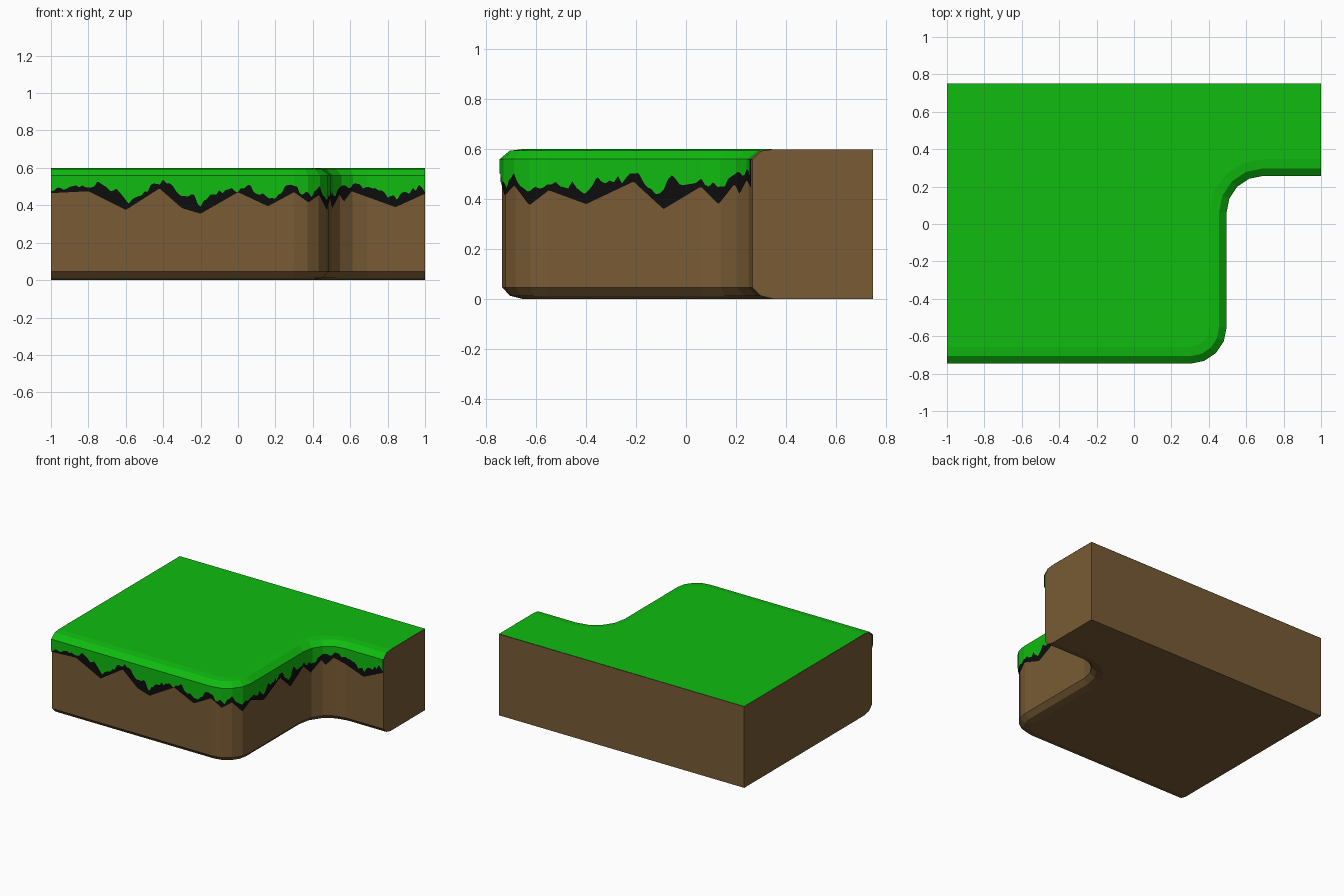
import bpy, math, random
from mathutils import Vector

if "Cube" in bpy.data.objects:
    bpy.data.objects.remove(bpy.data.objects["Cube"])

random.seed(4)


def material(name, rgb):
    m = bpy.data.materials.new(name)
    m.diffuse_color = (*rgb, 1)
    m.use_nodes = True
    m.node_tree.nodes["Principled BSDF"].inputs["Base Color"].default_value = m.diffuse_color
    return m


GREEN = material("grass green", (0.005, 0.5, 0.005))
BROWN = material("dirt brown", (0.19, 0.105, 0.035))
BLACK = material("shadow black", (0.004, 0.004, 0.004))

# Winding front edge of the ledge: (point, outward normal), one convex and one concave corner
R = 0.195
STEPS = 4
path = [(Vector((-1, -0.747)), Vector((0, -1)))]
for i in range(STEPS + 1):
    a = math.radians(-90 + 90 * i / STEPS)
    n = Vector((math.cos(a), math.sin(a)))
    path.append((Vector((0.3, -0.552)) + n * R, n))
for i in range(STEPS + 1):
    a = math.radians(180 - 90 * i / STEPS)
    n = Vector((math.cos(a), math.sin(a)))
    path.append((Vector((0.69, 0.062)) + n * R, -n))
path.append((Vector((1, 0.257)), Vector((0, -1))))


def at(i, offset, z):
    p, n = path[i]
    q = p + n * offset
    return (q.x, q.y, z)


def make(name, verts, faces, mat):
    me = bpy.data.meshes.new(name)
    me.from_pydata(verts, [], faces)
    me.materials.append(mat)
    me.update()
    ob = bpy.data.objects.new(name, me)
    bpy.context.collection.objects.link(ob)
    return ob


def loft(profile):
    """Sweep (offset, z) profile points along the path."""
    k = len(profile)
    verts = [at(i, o, z) for i in range(len(path)) for o, z in profile]
    faces = [(i * k + j, (i + 1) * k + j, (i + 1) * k + j + 1, i * k + j + 1)
             for i in range(len(path) - 1) for j in range(k - 1)]
    return verts, faces


N = len(path)

# Dirt block: rounded front, flat back, ends and bottom
prof = [(-0.09, 0), (-0.042, 0.012), (-0.01, 0.045), (-0.01, 0.558),
        (-0.044, 0.593), (-0.09, 0.599)]
v, f = loft(prof)
k, b = len(prof), len(v)
v += [(-1, 0.75, 0), (-1, 0.75, 0.599), (1, 0.75, 0), (1, 0.75, 0.599)]
last = (N - 1) * k
f.append([b + 1, b] + list(range(k)))                            # left end
f.append([b + 2, b + 3] + [last + j for j in reversed(range(k))])  # right end
f.append([b, b + 1, b + 3, b + 2])                               # back
f.append([b, b + 2] + [i * k for i in reversed(range(N))])       # bottom
make("dirt_block", v, f, BROWN)

# Grass cap: flat top with bevelled front rim
prof = [(0, 0.56), (-0.04, 0.594), (-0.09, 0.6)]
v, f = loft(prof)
k, b = len(prof), len(v)
v += [(1, 0.75, 0.6), (-1, 0.75, 0.6)]
f.append([i * k + k - 1 for i in range(N)] + [b, b + 1])
make("grass_cap", v, f, GREEN)


def interp(table, s):
    for (s0, z0), (s1, z1) in zip(table, table[1:]):
        if s <= s1:
            return z0 + (z1 - z0) * (s - s0) / (s1 - s0)
    return table[-1][1]


def fringe(name, offset, table, mat):
    """Hanging strip whose lower edge follows a height table over path length."""
    v, s = [], 0
    for i in range(N - 1):
        p = Vector(at(i, offset, 0.56))
        q = Vector(at(i + 1, offset, 0.56))
        length = (path[i + 1][0] - path[i][0]).length
        n = max(1, math.ceil(length / 0.008))
        for j in range(n + (i == N - 2)):
            t = p.lerp(q, j / n)
            v += [tuple(t), (t.x, t.y, interp(table, s + length * j / n))]
        s += length
    f = [(a, a + 1, a + 3, a + 2) for a in range(0, len(v) - 2, 2)]
    make(name, v, f, mat)


# Black zigzag shadow behind the grass
zigzag = [(0, .465), (.2, .475), (.4, .375), (.58, .49), (.7, .385), (.8, .355),
          (1, .47), (1.16, .395), (1.3, .47), (1.38, .415), (1.45, .455),
          (1.525, .375), (1.606, .435), (1.756, .38), (1.946, .47), (2.066, .36),
          (2.216, .45), (2.286, .38), (2.36, .46), (2.39, .42), (2.44, .475),
          (2.675, .39), (2.85, .47)]
fringe("shadow_fringe", -0.004, zigzag, BLACK)

# Ragged grass fringe: hundredths of height every 0.05 along the path, plus small tufts
heights = [48, 50, 48, 50, 50, 51, 48, 48, 41, 43, 47, 50, 52, 49, 44, 46, 40, 45, 46,
           49, 47, 50, 47, 44, 44, 49, 49, 46, 44, 49, 44, 43, 47, 45, 45, 43, 48, 47,
           47, 50, 45, 42, 48, 46, 47, 46, 43, 48, 50, 50, 49, 48, 47, 43, 44, 47, 49, 47]
coarse = [(i * 0.05, h / 100) for i, h in enumerate(heights)]
tufts = [(i / 60, interp(coarse, i / 60) + random.uniform(-0.012, 0.022))
         for i in range(172)]
fringe("grass_fringe", 0, tufts, GREEN)
